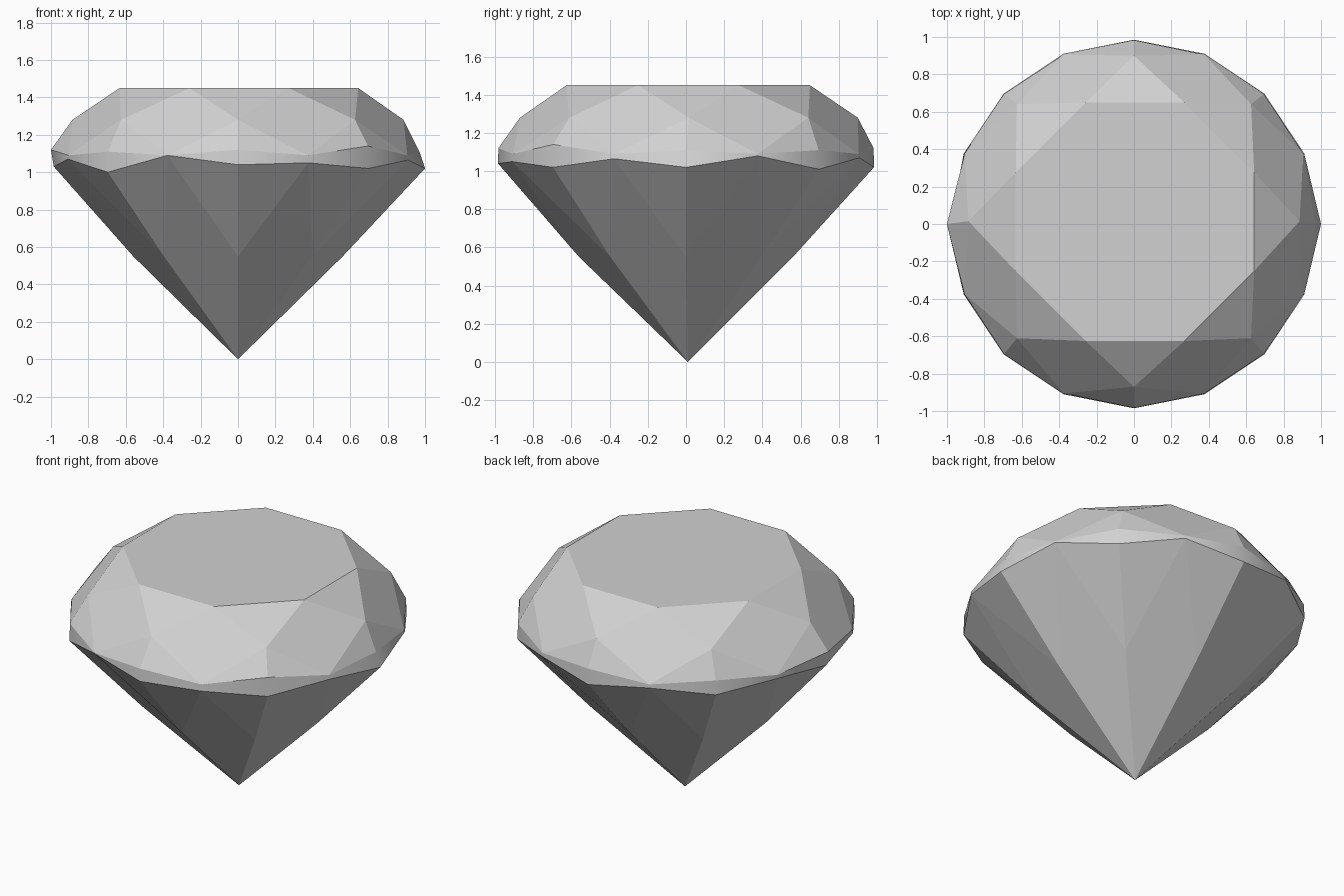
import bpy, bmesh, math

cube = bpy.data.objects.get("Cube")
if cube:
    bpy.data.objects.remove(cube, do_unlink=True)

mat = bpy.data.materials.new("pale_grey")
mat.use_nodes = True
grey = (0.64, 0.64, 0.64, 1)
mat.diffuse_color = grey
mat.node_tree.nodes["Principled BSDF"].inputs["Base Color"].default_value = grey

bm = bmesh.new()
STEP = math.pi / 4


def ring(radius, heights, half=0.0, dx=0.0, dy=0.0):
    """Eight points, turned by half a step when half is 0.5."""
    points = []
    for i in range(8):
        a = (i + half) * STEP
        points.append(bm.verts.new((radius * math.cos(a) + dx,
                                    radius * math.sin(a) + dy, heights[i])))
    return points


# Rings from the table down to the culet
table = ring(0.69, [1.45] * 8, 0.5, 0.005, 0.012)
crown = ring(0.885, [1.28] * 8, 0, 0, 0.015)
upper_main = ring(0.983, [1.11, 1.11, 1.12, 1.12, 1.12, 1.11, 1.12, 1.14])
upper_half = ring(0.98, [1.09] * 8, 0.5)
lower_main = ring(0.985, [1.02, 1.01, 1.02, 1.03, 1.03, 1.0, 1.04, 1.02])
lower_half = ring(0.985, [1.08, 1.07, 1.07, 1.07, 1.07, 1.09, 1.05, 1.065], 0.5)
pavilion = ring(0.56, [0.55] * 8)
culet = bm.verts.new((0, 0.01, 0))

# Girdle ends that stick out furthest along x
upper_main[4].co.x, upper_main[0].co.x = -1, 0.97
lower_main[0].co.x = 1

bm.faces.new(table)
for i in range(8):
    j, p = (i + 1) % 8, i - 1
    # Crown: star, kite and upper girdle facets
    bm.faces.new((table[p], crown[i], table[i]))
    bm.faces.new((table[i], crown[i], upper_half[i], crown[j]))
    bm.faces.new((crown[i], upper_main[i], upper_half[i]))
    bm.faces.new((crown[i], upper_half[p], upper_main[i]))
    # Thin girdle band
    for a, b, c, d in ((upper_main[i], lower_main[i], lower_half[i], upper_half[i]),
                       (upper_half[p], lower_half[p], lower_main[i], upper_main[i])):
        bm.faces.new((a, b, c, d)).smooth = True
    # Pavilion: lower girdle and main facets
    bm.faces.new((pavilion[i], lower_half[i], lower_main[i]))
    bm.faces.new((pavilion[i], lower_main[i], lower_half[p]))
    bm.faces.new((culet, pavilion[j], lower_half[i], pavilion[i]))

bmesh.ops.recalc_face_normals(bm, faces=bm.faces)
mesh = bpy.data.meshes.new("cut_gem")
bm.to_mesh(mesh)
bm.free()
mesh.materials.append(mat)
gem = bpy.data.objects.new("cut_gem", mesh)
bpy.context.collection.objects.link(gem)
